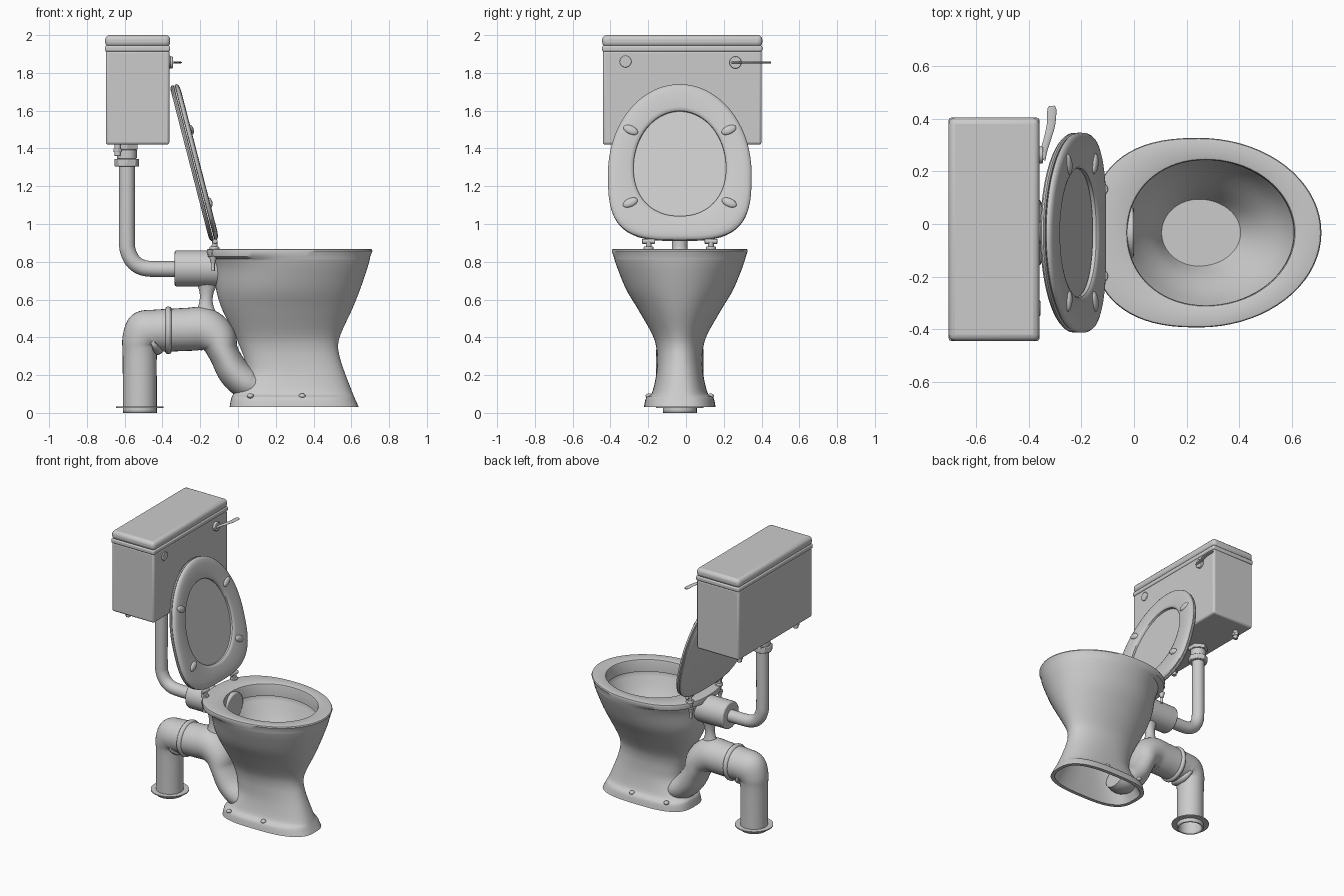
import bpy, bmesh, math
from mathutils import Vector, Matrix

if "Cube" in bpy.data.objects:
    bpy.data.objects.remove(bpy.data.objects["Cube"])

YC = -0.033   # centre line of bowl, seat and pipes
N = 72


def finish(name, bm, angle=40):
    bmesh.ops.recalc_face_normals(bm, faces=bm.faces)
    me = bpy.data.meshes.new(name)
    bm.to_mesh(me)
    bm.free()
    ob = bpy.data.objects.new(name, me)
    bpy.context.collection.objects.link(ob)
    bpy.ops.object.select_all(action='DESELECT')
    ob.select_set(True)
    bpy.context.view_layer.objects.active = ob
    bpy.ops.object.shade_smooth_by_angle(angle=math.radians(angle))
    return ob


def loft(name, rings, cap=(True, True), closed=False, angle=40):
    bm = bmesh.new()
    vs = [[bm.verts.new(p) for p in r] for r in rings]
    n = len(vs[0])
    pairs = list(zip(vs, vs[1:])) + ([(vs[-1], vs[0])] if closed else [])
    for a, b in pairs:
        for i in range(n):
            j = (i + 1) % n
            bm.faces.new((a[i], a[j], b[j], b[i]))
    if not closed:
        if cap[0]:
            bm.faces.new(vs[0])
        if cap[1]:
            bm.faces.new(vs[-1])
    return finish(name, bm, angle)


def smooth(pts, k=6):
    """Catmull-Rom interpolation of tuples of any length."""
    out = []
    for i in range(len(pts) - 1):
        p0, p1 = pts[max(i - 1, 0)], pts[i]
        p2, p3 = pts[i + 1], pts[min(i + 2, len(pts) - 1)]
        for s in range(k):
            t = s / k
            out.append(tuple(0.5 * (2 * b + (c - a) * t + (2 * a - 5 * b + 4 * c - d) * t * t
                                    + (3 * b - a - 3 * c + d) * t ** 3)
                             for a, b, c, d in zip(p0, p1, p2, p3)))
    return out + [tuple(pts[-1])]


def egg(lo, hi, hw, nlo=2, nhi=2, mid=0.47):
    """Egg outline: (along, across) points, superelliptic at each end."""
    c = lo + (hi - lo) * mid
    pts = []
    for i in range(N):
        a = 2 * math.pi * i / N
        co, si = math.cos(a), math.sin(a)
        n = nhi if co > 0 else nlo
        u = abs(co) ** (2 / n) * ((hi - c) if co > 0 else (lo - c))
        pts.append((c + u, math.copysign(abs(si) ** (2 / n) * hw, si)))
    return pts


def tube(name, pts, axis=(0, 1, 0), cap=(True, True), seg=32, k=6):
    """Sweep an ellipse along (x, y, z, in-plane radius, radius along axis)."""
    p = smooth(pts, k)
    ax = Vector(axis)
    rings = []
    for i, q in enumerate(p):
        t = Vector(p[min(i + 1, len(p) - 1)][:3]) - Vector(p[max(i - 1, 0)][:3])
        nrm = t.cross(ax).normalized()
        rings.append([Vector(q[:3]) + nrm * q[3] * math.cos(2 * math.pi * j / seg)
                      + ax * q[4] * math.sin(2 * math.pi * j / seg) for j in range(seg)])
    return loft(name, rings, cap)


def bevel(ob, w, seg=3):
    m = ob.modifiers.new("bevel", 'BEVEL')
    m.width, m.segments, m.limit_method = w, seg, 'ANGLE'
    return ob


def box(name, lo, hi, w):
    bm = bmesh.new()
    bmesh.ops.create_cube(bm, size=1)
    lo, hi = Vector(lo), Vector(hi)
    bmesh.ops.scale(bm, vec=hi - lo, verts=bm.verts)
    bmesh.ops.translate(bm, vec=(lo + hi) / 2, verts=bm.verts)
    return bevel(finish(name, bm), w)


def cyl(name, a, b, r, seg=32, w=0.004, r2=None):
    a, b = Vector(a), Vector(b)
    bm = bmesh.new()
    bmesh.ops.create_cone(bm, cap_ends=True, segments=seg, radius1=r, radius2=r2 or r, depth=(b - a).length)
    rot = Vector((0, 0, 1)).rotation_difference(b - a).to_matrix().to_4x4()
    bmesh.ops.transform(bm, matrix=Matrix.Translation((a + b) / 2) @ rot, verts=bm.verts)
    return bevel(finish(name, bm), w, 2)


def ball(name, matrix):
    bm = bmesh.new()
    bmesh.ops.create_uvsphere(bm, u_segments=20, v_segments=12, radius=1, matrix=matrix)
    return finish(name, bm)


# Bowl: levels are (z, back x, front x, half width, back exponent, front exponent)
def level(z, xb, xf, hw, nb, nf):
    return [(x, YC + y, z) for x, y in egg(xb, xf, hw, nb, nf)]

cavity = [(0.28, 0.10, 0.50, 0.09, 2.4, 2.4), (0.15, 0.04, 0.56, 0.115, 2.6, 2.6),
          (0.03, -0.02, 0.615, 0.165, 3, 2.8)]
outer = [(0.03, -0.045, 0.64, 0.19, 3, 2.8), (0.08, -0.035, 0.617, 0.178, 3, 2.7),
         (0.105, -0.02, 0.607, 0.148, 2.8, 2.6), (0.2, 0.04, 0.57, 0.125, 2.4, 2.4),
         (0.28, 0.035, 0.543, 0.12, 2.2, 2.2), (0.35, 0.01, 0.53, 0.125, 2, 2.1),
         (0.42, -0.02, 0.545, 0.148, 2, 2), (0.55, -0.085, 0.605, 0.222, 2, 2),
         (0.65, -0.115, 0.645, 0.282, 2, 2), (0.76, -0.125, 0.683, 0.328, 2, 2),
         (0.815, -0.135, 0.698, 0.347, 2.1, 2)]
rim = [(0.827, -0.162, 0.70, 0.35, 2.5, 2), (0.858, -0.165, 0.712, 0.36, 2.5, 2),
       (0.866, -0.162, 0.708, 0.357, 2.5, 2), (0.868, -0.155, 0.70, 0.35, 2.5, 2),
       (0.868, -0.035, 0.62, 0.285, 2.1, 2), (0.865, -0.028, 0.612, 0.279, 2.1, 2),
       (0.855, -0.025, 0.608, 0.276, 2.1, 2), (0.78, -0.025, 0.606, 0.275, 2.1, 2),
       (0.775, -0.04, 0.62, 0.29, 2.1, 2)]
basin = [(0.765, -0.04, 0.62, 0.29, 2.1, 2), (0.65, 0.01, 0.565, 0.24, 2, 2),
         (0.53, 0.075, 0.47, 0.165, 2, 2), (0.45, 0.105, 0.405, 0.127, 2, 2)]
loft("bowl", [level(*q) for q in cavity + smooth(outer, 4) + rim + smooth(basin, 4)])

# Trap outlet behind the bowl
tube("trap", [(-0.37, YC, 0.437, 0.113, 0.113), (-0.27, YC, 0.442, 0.114, 0.114),
              (-0.18, YC, 0.442, 0.115, 0.118), (-0.11, YC, 0.395, 0.102, 0.122),
              (-0.075, YC, 0.315, 0.08, 0.125), (-0.02, YC, 0.215, 0.085, 0.125),
              (0.06, YC, 0.15, 0.085, 0.118), (0.14, YC, 0.15, 0.07, 0.09)])

# Waste pipe with elbow, collar and floor flange
waste = tube("waste_pipe", [(-0.52, YC, 0, 0.09, 0.09), (-0.52, YC, 0.15, 0.09, 0.09),
                            (-0.52, YC, 0.32, 0.091, 0.092), (-0.515, YC, 0.38, 0.1, 0.1),
                            (-0.487, YC, 0.421, 0.122, 0.108), (-0.445, YC, 0.435, 0.111, 0.111),
                            (-0.36, YC, 0.437, 0.115, 0.115)], cap=(False, False))
sol = waste.modifiers.new("wall", 'SOLIDIFY')
sol.thickness = 0.012
cyl("waste_collar", (-0.385, YC, 0.437), (-0.352, YC, 0.437), 0.126, 48, 0.012)
ring = lambda r, z: [(-0.52 + r * math.cos(2 * math.pi * i / 48), YC + r * math.sin(2 * math.pi * i / 48), z)
                     for i in range(48)]
loft("floor_flange", [ring(0.085, 0.026), ring(0.125, 0.026), ring(0.125, 0.033), ring(0.085, 0.033)], closed=True)

# Flush inlet socket, supporting strut and flush pipe
cyl("inlet_socket", (-0.335, YC, 0.765), (0.0, YC, 0.765), 0.095, 48, 0.008)
tube("strut", [(-0.17, YC, 0.5, 0.07, 0.05), (-0.17, YC, 0.56, 0.042, 0.035),
               (-0.168, YC, 0.61, 0.034, 0.03), (-0.165, YC, 0.66, 0.045, 0.035),
               (-0.16, YC, 0.72, 0.08, 0.05)])
r = 0.042
tube("flush_pipe", [(x, YC, z, r, r) for x, z in
                    [(-0.588, 1.42), (-0.588, 1.15), (-0.588, 0.92), (-0.582, 0.855), (-0.555, 0.802),
                     (-0.51, 0.771), (-0.45, 0.762), (-0.32, 0.762)]])
cyl("flush_nut", (-0.588, YC, 1.305), (-0.588, YC, 1.345), 0.066, 8)
cyl("flush_collar", (-0.588, YC, 1.345), (-0.588, YC, 1.395), 0.052)
cyl("flush_backnut", (-0.588, YC, 1.395), (-0.588, YC, 1.425), 0.066, 6)

# Cistern, lid, and inlet stubs underneath
box("cistern", (-0.70, -0.44, 1.42), (-0.363, 0.40, 1.92), 0.014)
box("cistern_band", (-0.704, -0.444, 1.912), (-0.359, 0.404, 1.945), 0.01)
box("cistern_lid", (-0.704, -0.444, 1.938), (-0.359, 0.404, 2.0), 0.024)
for y in (-0.34, 0.30):
    cyl("cistern_stub", (-0.637, y, 1.36), (-0.637, y, 1.43), 0.017, 20)
    cyl("cistern_stub_nut", (-0.637, y, 1.38), (-0.637, y, 1.40), 0.025, 6, 0.003)

# Flush lever and blanking button
cyl("blanking_button", (-0.37, -0.32, 1.86), (-0.356, -0.32, 1.86), 0.031)
cyl("lever_boss", (-0.37, 0.262, 1.855), (-0.345, 0.262, 1.855), 0.032)
tube("lever", [(-0.348, 0.243, 1.855, 0.012, 0.006), (-0.342, 0.28, 1.855, 0.013, 0.006),
               (-0.327, 0.33, 1.855, 0.014, 0.006), (-0.315, 0.38, 1.855, 0.016, 0.005),
               (-0.312, 0.435, 1.855, 0.017, 0.005), (-0.312, 0.449, 1.855, 0.009, 0.004)],
     axis=(0, 0, 1), seg=16)

# Raised seat and lid, laid out in a plane tilted back (up, across, out)
tilt = math.atan2(0.215, 0.835)
UP = Vector((-math.sin(tilt), 0, math.cos(tilt)))
OUT = Vector((math.cos(tilt), 0, math.sin(tilt)))
ORG = Vector((-0.145, YC, 0.895))
place = lambda u, v, h: ORG + UP * u + Vector((0, v, 0)) + OUT * h


def plate(inset, h, hole=None):
    if hole is not None:
        pts = egg(0.142 - hole, 0.717 + hole, 0.245 + hole, 2.2, 2, 0.46)
    else:
        pts = egg(0.012 + inset, 0.864 - inset, 0.38 - inset, 3.2, 2, 0.43)
    return [place(u, v, h) for u, v in pts]

loft("lid", [plate(0.025, -0.002), plate(0.008, 0.002), plate(0.001, 0.009),
             plate(0.001, 0.016), plate(0.006, 0.021)])
loft("seat", [plate(0.006, 0.024), plate(0, 0.028), plate(0, 0.035), plate(0.006, 0.043), plate(0.02, 0.049),
              plate(0.045, 0.051), plate(0, 0.049, 0.02), plate(0, 0.045, 0.006), plate(0, 0.038, 0),
              plate(0, 0.024, 0)], closed=True)

# Seat bumpers and hinges, mirrored about the centre line
for s in (-1, 1):
    for u, v, a in ((0.61, 0.26, 25), (0.213, 0.262, -25)):
        along = Vector((0, s * math.cos(math.radians(a)), 0)) + UP * math.sin(math.radians(a))
        m = Matrix((along * 0.042, OUT.cross(along) * 0.023, OUT * 0.014)).transposed().to_4x4()
        ball("seat_bumper", Matrix.Translation(place(u, s * v, 0.05)) @ m)
    y = YC + s * 0.165
    cyl("hinge_foot", (-0.125, y, 0.862), (-0.125, y, 0.88), 0.026)
    cyl("hinge_post", (-0.125, y, 0.875), (-0.122, y, 0.915), 0.015)
    cyl("hinge_pin", (-0.122, y - 0.035, 0.908), (-0.122, y + 0.035, 0.908), 0.013)
    cyl("hinge_bolt", (-0.132, y, 0.75), (-0.132, y, 0.865), 0.009, 16, 0.002)
    cyl("hinge_wing_nut", (-0.132, y, 0.79), (-0.132, y, 0.83), 0.011, 16, 0.002, 0.022)
    # Floor screws on the foot ledge
    for x in (0.065, 0.34):
        ball("floor_screw", Matrix.Translation((x, YC + s * 0.163, 0.09)) @ Matrix.Diagonal((0.018, 0.018, 0.013, 1)))
